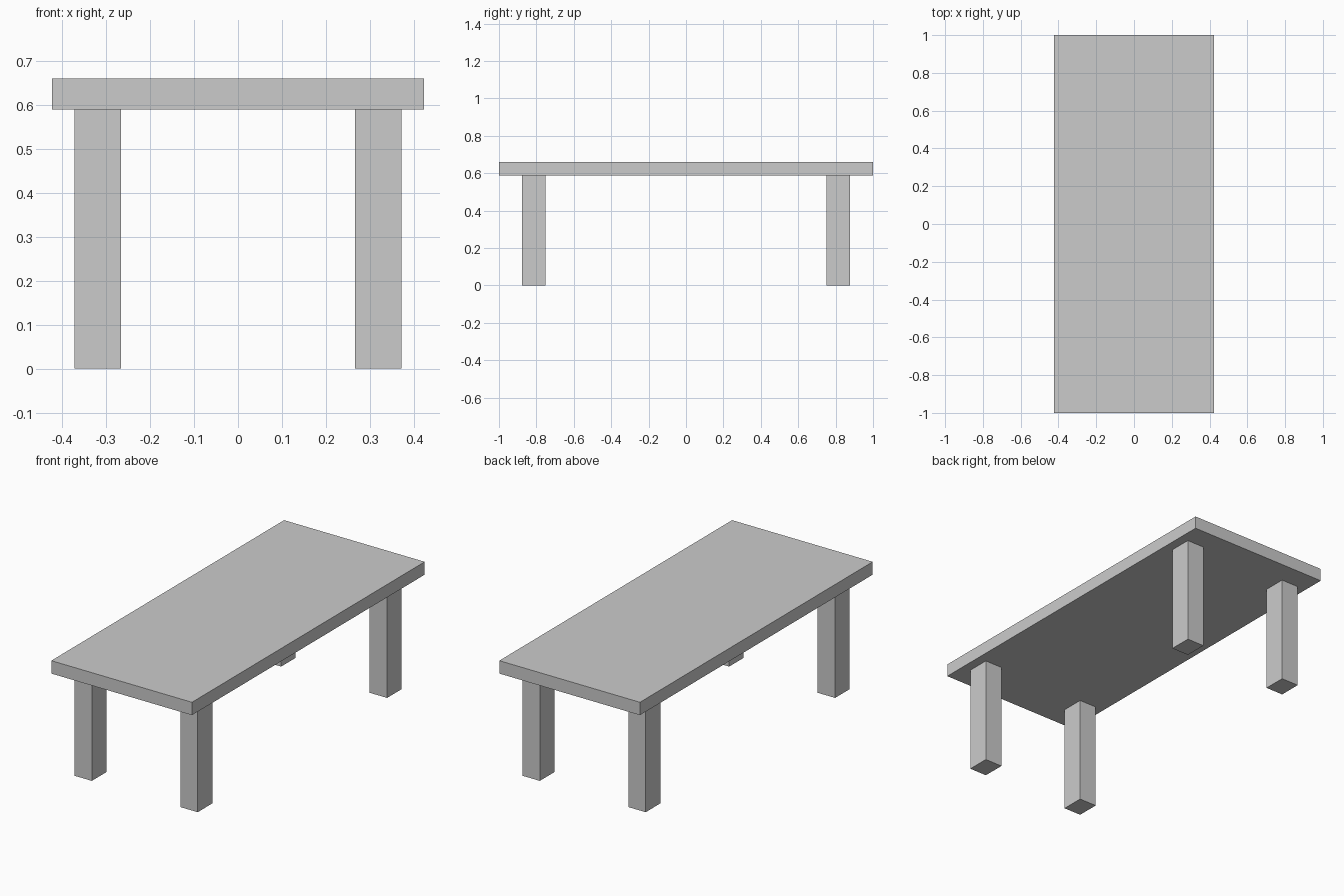
import bpy

if "Cube" in bpy.data.objects:
    bpy.data.objects.remove(bpy.data.objects["Cube"])


def box(name, lo, hi):
    """Axis-aligned box between two corners."""
    bpy.ops.mesh.primitive_cube_add(size=1, location=[(a + b) / 2 for a, b in zip(lo, hi)])
    ob = bpy.context.object
    ob.name = name
    ob.scale = [b - a for a, b in zip(lo, hi)]
    bpy.ops.object.transform_apply(location=False, rotation=False, scale=True)
    return ob


UNDERSIDE, TOP = 0.589, 0.659

# Table top slab
box("table_top", (-0.423, -1, UNDERSIDE), (0.423, 1, TOP))

# Four legs, inset from the corners
LEG_X, LEG_Y = 0.3185, 0.8135      # leg centres
HALF_X, HALF_Y = 0.0525, 0.0625    # leg half sizes
for y_name, sy in (("front", -1), ("back", 1)):
    for x_name, sx in (("left", -1), ("right", 1)):
        cx, cy = sx * LEG_X, sy * LEG_Y
        box(f"{y_name}_{x_name}_leg",
            (cx - HALF_X, cy - HALF_Y, 0),
            (cx + HALF_X, cy + HALF_Y, UNDERSIDE))
